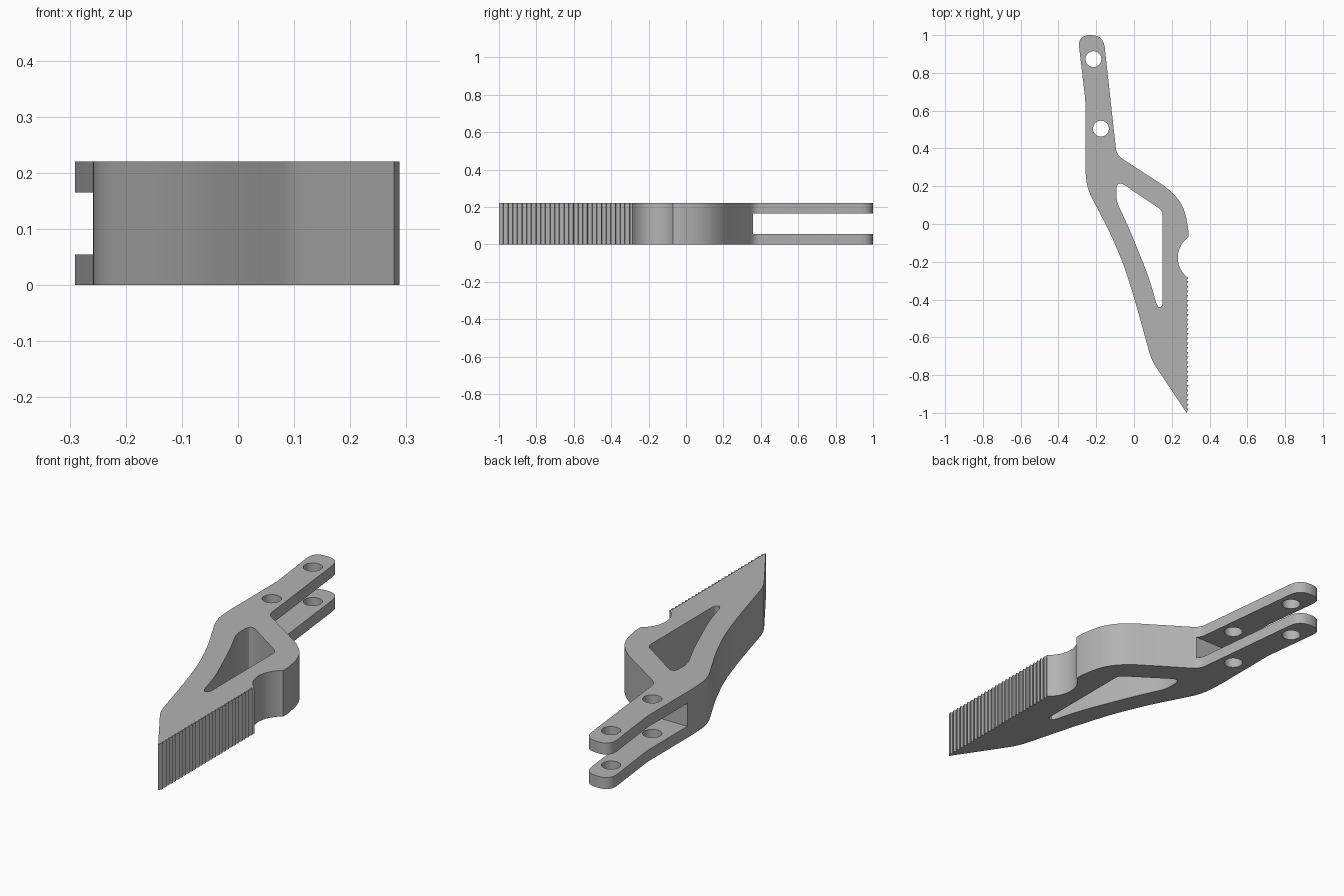
import bpy
import bmesh
from math import cos, sin, pi, radians
from mathutils import Vector

cube = bpy.data.objects.get("Cube")
if cube:
    bpy.data.objects.remove(cube, do_unlink=True)

THICK = 0.22
TEETH = 28

steel = bpy.data.materials.new("plain grey")
steel.use_nodes = True
grey = (0.45, 0.45, 0.45, 1)
steel.diffuse_color = grey
steel.node_tree.nodes["Principled BSDF"].inputs["Base Color"].default_value = grey


def rounded(corners, steps=6):
    """Closed or open run of (x, y, setback) corners, each eased by a quadratic arc."""
    out = []
    n = len(corners)
    for i, (x, y, r) in enumerate(corners):
        p = Vector((x, y))
        if not r:
            out.append(p)
            continue
        a = p + (Vector(corners[i - 1][:2]) - p).normalized() * r
        b = p + (Vector(corners[(i + 1) % n][:2]) - p).normalized() * r
        for k in range(steps + 1):
            t = k / steps
            out.append(a * (1 - t) ** 2 + p * 2 * t * (1 - t) + b * t * t)
    return out


def arc(cx, cy, r, start, end, steps):
    return [Vector((cx + r * cos(start + (end - start) * k / steps),
                    cy + r * sin(start + (end - start) * k / steps)))
            for k in range(steps + 1)]


def prism(name, loops, z0, z1):
    """Fill an outline with its holes and extrude it upward."""
    bm = bmesh.new()
    edges = []
    for loop in loops:
        vs = [bm.verts.new((p.x, p.y, z0)) for p in loop]
        edges += [bm.edges.new((v, vs[(i + 1) % len(vs)])) for i, v in enumerate(vs)]
    bmesh.ops.triangle_fill(bm, edges=edges, use_beauty=True, normal=(0, 0, 1))
    ext = bmesh.ops.extrude_face_region(bm, geom=bm.faces[:])
    top = [g for g in ext["geom"] if isinstance(g, bmesh.types.BMVert)]
    bmesh.ops.translate(bm, verts=top, vec=(0, 0, z1 - z0))
    bmesh.ops.recalc_face_normals(bm, faces=bm.faces[:])
    mesh = bpy.data.meshes.new(name)
    bm.to_mesh(mesh)
    bm.free()
    mesh.materials.append(steel)
    ob = bpy.data.objects.new(name, mesh)
    bpy.context.collection.objects.link(ob)
    return ob


# Outer edge: spine, arm, shoulder
outline = rounded([
    (0.278, -1.0, 0), (0.092, -0.72, 0.05), (0.008, -0.413, 0.12),
    (-0.056, -0.21, 0.08), (-0.13, -0.04, 0.06), (-0.25, 0.19, 0.06),
    (-0.258, 0.30, 0.04), (-0.258, 0.66, 0.02), (-0.298, 1.0, 0.065),
    (-0.162, 1.0, 0.065), (-0.092, 0.365, 0.035), (0.17, 0.195, 0.03),
    (0.262, 0.11, 0.08), (0.288, -0.03, 0.02), (0.288, -0.07, 0),
])
# Round notch in the working edge
outline += arc(0.365, -0.178, 0.133, radians(126), radians(234), 16)
# Saw teeth running down to the tip
pitch = 0.7 / TEETH
for i in range(TEETH):
    y = -0.3 - i * pitch
    outline.append(Vector((0.277, y)))
    outline.append(Vector((0.288, y - 0.003)))

# Window and pin holes
window = rounded([
    (-0.093, 0.235, 0.055), (0.152, 0.07, 0.025), (0.152, -0.45, 0.035),
    (0.122, -0.435, 0.02), (0.082, -0.29, 0.08), (-0.024, -0.026, 0.08),
    (-0.093, 0.12, 0.03),
])
pins = [arc(x, y, 0.042, 0, 2 * pi, 32)[:-1] for x, y in ((-0.215, 0.873), (-0.175, 0.505))]

jaw = prism("jaw_arm", [outline, window] + pins, 0, THICK)

# Slot that splits the arm into a fork
slot = prism("slot_cutter", [[Vector(p) for p in
             ((-0.5, 0.358), (0.2, 0.358), (0.2, 1.2), (-0.5, 1.2))]], 0.055, 0.165)
slot.hide_render = True
slot.hide_viewport = True
cut = jaw.modifiers.new("fork slot", "BOOLEAN")
cut.operation = "DIFFERENCE"
cut.solver = "EXACT"
cut.object = slot

# Bake the slot, then smooth the curved walls
bpy.context.view_layer.update()
graph = bpy.context.evaluated_depsgraph_get()
baked = bpy.data.meshes.new_from_object(jaw.evaluated_get(graph))
jaw.modifiers.clear()
jaw.data = baked
bpy.data.objects.remove(slot, do_unlink=True)
for o in bpy.context.selected_objects:
    o.select_set(False)
jaw.select_set(True)
bpy.context.view_layer.objects.active = jaw
bpy.ops.object.shade_smooth_by_angle(angle=radians(25))
